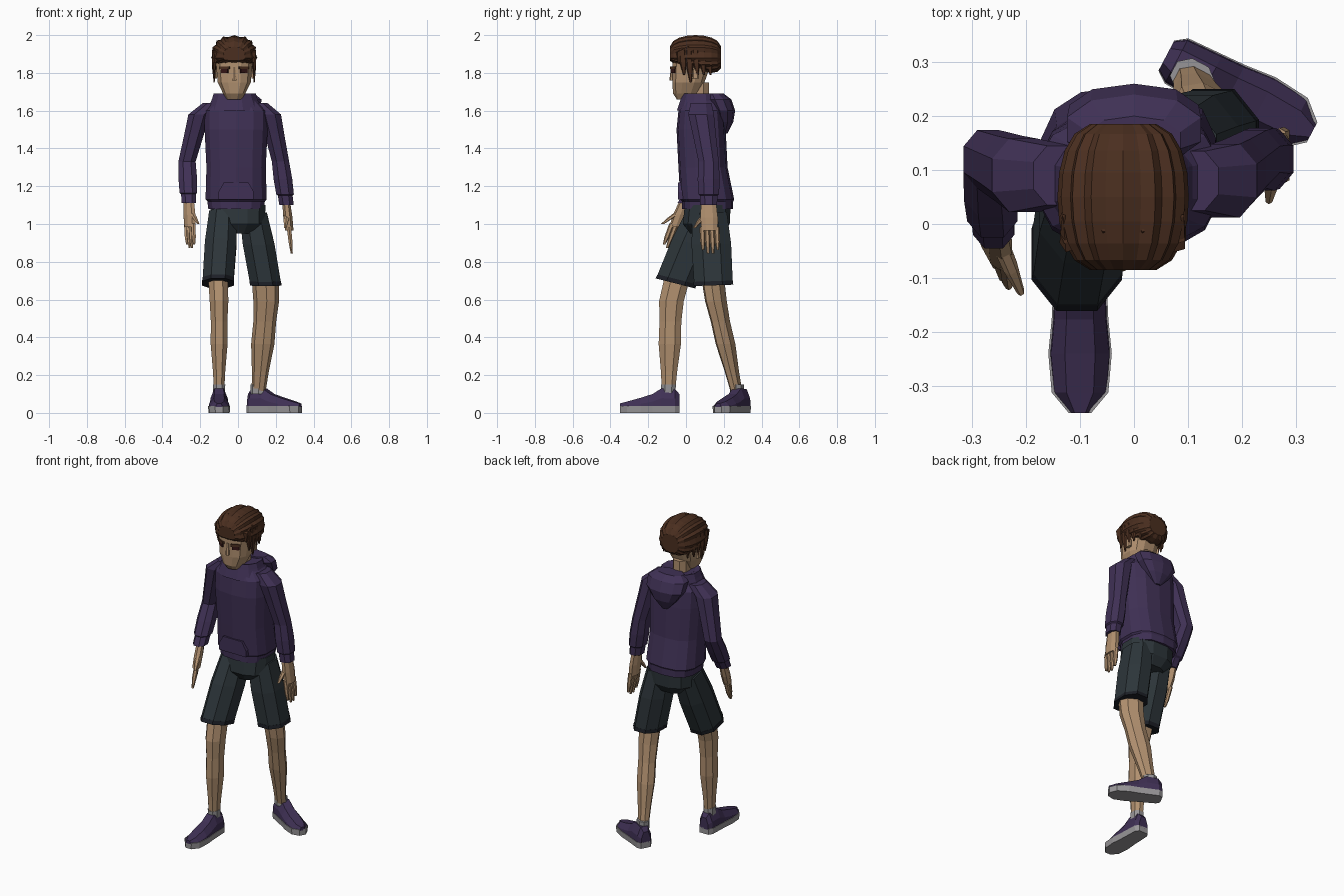
import bpy, bmesh
from math import sin, cos, pi, atan2, copysign
from mathutils import Vector

cube = bpy.data.objects.get("Cube")
if cube:
    bpy.data.objects.remove(cube, do_unlink=True)


def material(name, *rgb):
    mat = bpy.data.materials.new(name)
    mat.use_nodes = True
    mat.diffuse_color = (*rgb, 1)
    mat.node_tree.nodes["Principled BSDF"].inputs["Base Color"].default_value = (*rgb, 1)
    return mat


SKIN = material("skin", .44, .28, .16)
PURPLE = material("purple cloth", .05, .03, .09)
SLATE = material("slate cloth", .026, .036, .042)
TRIM = material("dark trim", .012, .014, .02)
HAIR = material("brown hair", .07, .028, .014)
GREY = material("grey rubber", .31, .3, .31)
EYE = material("dark eye", .035, .008, .008)


def loft(name, rings, mat):
    """Skin a list of rings that all have the same number of points."""
    bm = bmesh.new()
    rows = [[bm.verts.new(point) for point in ring] for ring in rings]
    count = len(rows[0])
    for lower, upper in zip(rows, rows[1:]):
        for i in range(count):
            j = (i + 1) % count
            bm.faces.new((lower[i], lower[j], upper[j], upper[i]))
    bm.faces.new(reversed(rows[0]))
    bm.faces.new(rows[-1])
    bmesh.ops.recalc_face_normals(bm, faces=bm.faces)
    mesh = bpy.data.meshes.new(name)
    bm.to_mesh(mesh)
    bm.free()
    mesh.materials.append(mat)
    bpy.context.collection.objects.link(bpy.data.objects.new(name, mesh))


def rounded(value, power):
    return copysign(abs(value) ** power, value)


def limb(name, sections, mat, sides=8, power=.9, yaw=0, tilt=0):
    """Loft level rings, each given as centre, half width and half depth."""
    rings = []
    for centre, width, depth in sections:
        ring = []
        for i in range(sides):
            angle = 2 * pi * (i + .5) / sides
            u = width * rounded(cos(angle), power)
            v = depth * rounded(sin(angle), power)
            offset = Vector((u * cos(yaw) - v * sin(yaw), u * sin(yaw) + v * cos(yaw), 0))
            offset.z = tilt * offset.y
            ring.append(Vector(centre) + offset)
        rings.append(ring)
    loft(name, rings, mat)


def body(name, x, rows, mat, **options):
    """Level rings given as height, half width, front and back."""
    limb(name, [((x, (front + back) / 2, z), width, (back - front) / 2)
                for z, width, front, back in rows], mat, **options)


def along(joints, t):
    """Point on the chain of joints; whole numbers fall on the joints."""
    i = min(int(t), len(joints) - 2)
    return joints[i].lerp(joints[i + 1], t - i)


def chain(name, joints, stops, ratio, mat, **options):
    """Limb along joints, with stops given as position and half width."""
    limb(name, [(along(joints, t), r, r * ratio) for t, r in stops], mat, **options)


# Head, neck and nose
MID = -.02
body("head", MID, [(1.66, .04, -.05, .04), (1.69, .06, -.07, .07), (1.75, .09, -.075, .1),
                   (1.86, .1, -.075, .14), (1.93, .08, -.05, .13)], SKIN, sides=12, power=.75)
limb("neck", [((MID, .07, z), .05, .055) for z in (1.6, 1.75)], SKIN)
limb("nose", [((MID, -.07, 1.83), .008, .01), ((MID, -.076, 1.76), .014, .012)], SKIN, sides=6)

# Eyes, eyebrows, ears and strands of hair at the sides
for name, side in (("right", -1), ("left", 1)):
    for part, low, high, width, mat in (("eye", 1.8, 1.82, .022, EYE), ("eyebrow", 1.82, 1.835, .03, HAIR)):
        limb(f"{name}_{part}", [((MID + side * .05, -.066, z), width, .006) for z in (low, high)],
             mat, sides=4, power=.2, yaw=side / 2)
    limb(name + "_ear", [((MID + side * .1, .05, z), .01, .02) for z in (1.77, 1.82)], SKIN, sides=6)
    for i in range(5):
        x = MID + side * (.106 - .006 * max(0, i - 2) ** 2)
        y = i * .035 - .02
        tip = 1.75 if i == 1 else 1.79
        chain(name + "_side_lock", [Vector((x, y + .01, tip)), Vector((x, y, 1.92))],
              [(0, .003), (.5, .012), (1, .01)], 1.7, HAIR, sides=5)

# Swept-back hair: ridges run from front to back and hang lower behind
RIDGES, RINGS = 32, 9
rings = []
for k in range(RINGS):
    t = k / (RINGS - 1)
    sweep = pi * (.08 + .84 * t)
    swell = sin(sweep) ** .5
    ring = []
    for i in range(RIDGES):
        angle = 2 * pi * i / RIDGES
        groove = swell * (.92 if i % 2 else 1)
        height = rounded(sin(angle), .8) * (.12 if sin(angle) > 0 else .03 + .08 * t)
        ring.append(Vector((MID + .122 * groove * rounded(cos(angle), .75),
                            .05 - .14 * cos(sweep), 1.88 + groove * height)))
    rings.append(ring)
loft("hair_cap", rings, HAIR)

# Upswept fringe
for i in range(7):
    s = i / 3 - 1
    x, y = MID + s * .1, .03 * s * s - .065
    chain("fringe_lock", [Vector((x, y, 1.855)), Vector((x, y, 1.91)),
                          Vector((x + s * .01, y + .05, 1.99 - .05 * s * s))],
          [(0, .01), (1, .018), (2, .003)], 1, HAIR, sides=5)

# Hooded top with hem, pocket, collar and hood
body("sweater_body", -.01, [(1.08, .15, -.02, .25), (1.12, .155, -.02, .25), (1.13, .165, -.03, .255),
                            (1.3, .16, -.04, .22), (1.5, .17, -.05, .21), (1.6, .17, -.04, .2),
                            (1.68, .09, 0, .15)], PURPLE, sides=14, power=.75)
limb("front_pocket", [((-.01, -.02, z), width, .023) for z, width in ((1.13, .1), (1.17, .1), (1.22, .07))],
     PURPLE, sides=4, power=.2)
limb("collar", [((-.017, .075, z), r, r * .85) for z, r in
                ((1.6, .15), (1.66, .125), (1.69, .115), (1.68, .085), (1.64, .06))], PURPLE, sides=12)
body("hood", 0, [(1.48, .02, .18, .22), (1.54, .08, .16, .25), (1.6, .125, .14, .26),
                 (1.66, .13, .11, .24), (1.69, .09, .11, .2)], PURPLE, sides=10)

# Shorts around the hips
body("shorts_hips", 0, [(.95, .09, .02, .2), (1, .145, -.02, .235), (1.1, .15, -.01, .24)],
     SLATE, sides=12, power=.8)

# Joints of the walking pose
RIGHT = dict(neck=(-.14, .09, 1.64), shoulder=(-.205, .09, 1.58), elbow=(-.27, .12, 1.33),
             wrist=(-.26, 0, 1.11), fingertip=(-.25, -.09, .87), thumb=(-.21, -.125, 1),
             hip=(-.08, .1, 1.06), hem=(-.105, -.05, .7), knee=(-.1, -.08, .58),
             ankle=(-.1, -.093, .1), heel=(-.1, -.035, 0), toe=(-.1, -.35, 0))
LEFT = dict(neck=(.11, .08, 1.64), shoulder=(.17, .08, 1.58), elbow=(.225, .12, 1.33),
            wrist=(.257, .12, 1.1), fingertip=(.285, .13, .84), thumb=(.25, .045, .98),
            hip=(.08, .125, 1.06), hem=(.145, .145, .69), knee=(.15, .16, .58),
            ankle=(.108, .27, .1), heel=(.06, .312, 0), toe=(.33, .17, 0))

for name, turn, pose in (("right", .5, RIGHT), ("left", 0, LEFT)):
    joint = {key: Vector(place) for key, place in pose.items()}
    forward = joint["toe"] - joint["heel"]
    across = Vector((-forward.y, forward.x, 0)).normalized()
    facing = atan2(forward.x, -forward.y)

    # Sleeve with a gathered cuff
    arm = [joint[key] for key in ("neck", "shoulder", "elbow", "wrist")]
    chain(name + "_sleeve", arm, [(0, .05), (1, .062), (1.4, .056), (2, .049), (2.4, .053), (2.75, .05),
                                  (2.78, .042), (3, .041)], 1.18, PURPLE)

    # Hand: flat palm, four spread fingers and a thumb
    reach = [joint["wrist"], joint["fingertip"]]
    chain(name + "_palm", reach, [(-.1, .022), (.25, .026), (.52, .024)], 1.9, SKIN, yaw=turn)
    for i in range(4):
        spread = Vector((-sin(turn), cos(turn), 0)) * (i - 1.5) * .026
        chain(name + "_finger", [point + spread for point in reach],
              [(.45, .013), (.75, .012), (1 - .04 * (i - 1.5) ** 2, .006)], 1.1, SKIN, sides=6)
    chain(name + "_thumb", [along(reach, .1), joint["thumb"]], [(0, .016), (.6, .014), (1, .007)],
          1.2, SKIN, sides=6)

    # Shorts leg with a dark hem, slanted by the swing of the thigh
    thigh = [joint["hip"], joint["hem"]]
    slant = 1.7 * (joint["hem"].y - joint["hip"].y)
    chain(name + "_shorts_leg", thigh, [(0, .078), (.45, .09), (1, .088)], 1.25, SLATE, tilt=slant)
    chain(name + "_shorts_hem", thigh, [(.98, .089), (1.04, .09)], 1.25, TRIM, tilt=slant)

    # Bare leg and sock
    shin = [joint[key] for key in ("hem", "knee", "ankle")]
    chain(name + "_leg", shin, [(-.3, .056), (.9, .053), (1.2, .047), (1.45, .048), (1.75, .035), (2, .028)],
          1.32, SKIN, yaw=facing)
    chain(name + "_sock", [joint["ankle"], joint["ankle"] + Vector((0, 0, .05))], [(0, .034), (1, .035)],
          1.2, GREY, yaw=facing)

    # Shoe: upper and sole lofted from heel to toe
    upper, sole = [], []
    for t, width, height in ((0, .03, .1), (.07, .045, .125), (.3, .048, .13), (.45, .05, .1),
                             (.65, .056, .08), (.88, .05, .06), (1, .02, .05)):
        base = joint["heel"] + forward * t
        half = across * width
        upper.append([base + half * u + Vector((0, 0, z)) for u, z in
                      ((-1, .03), (-.95, height * .6), (-.5, height), (.5, height), (.95, height * .6), (1, .03))])
        sole.append([base + half * u + Vector((0, 0, z)) for u, z in
                     ((-1, 0), (-1.05, .037), (1.05, .037), (1, 0))])
    loft(name + "_shoe", upper, PURPLE)
    loft(name + "_sole", sole, GREY)
